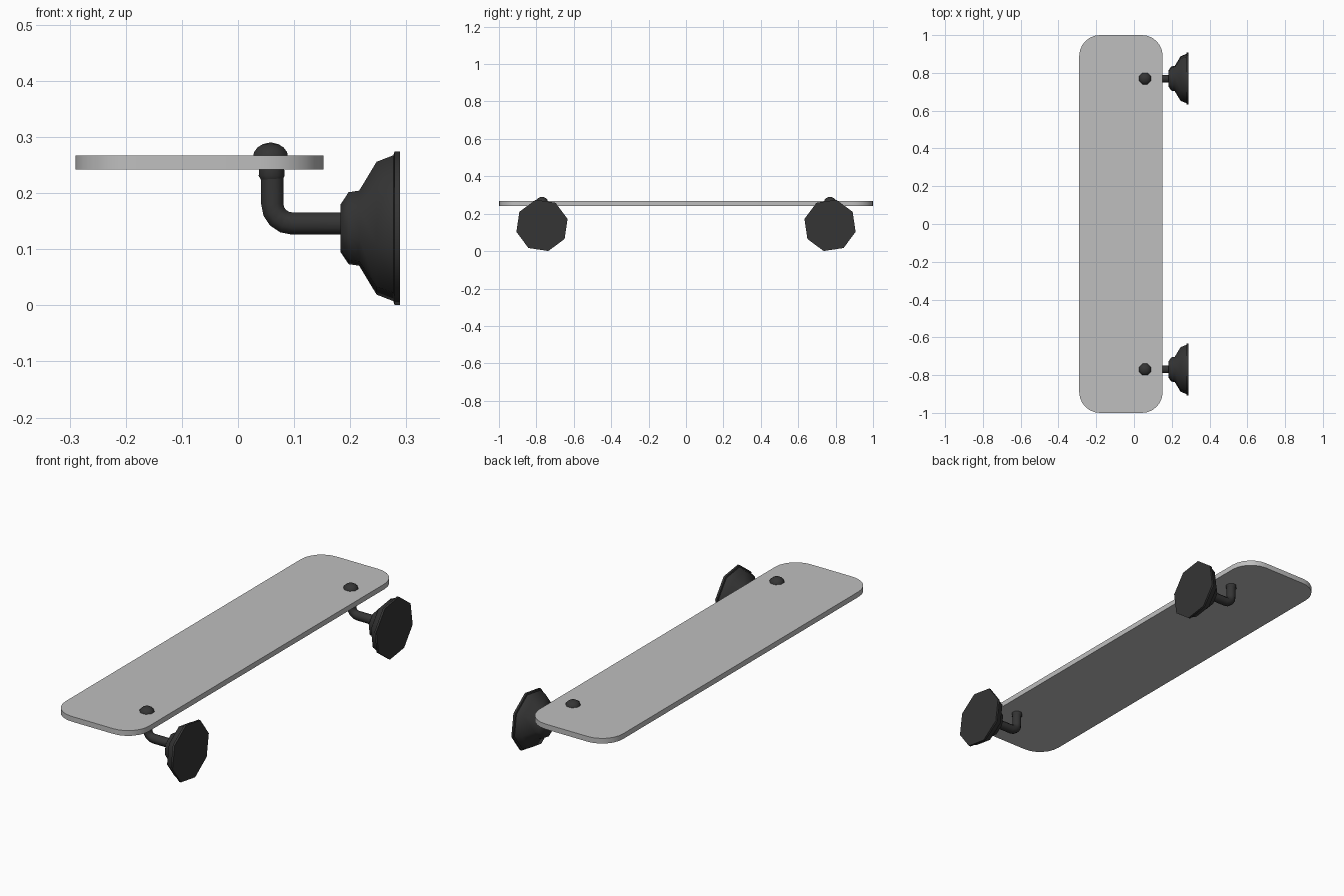
import bpy, bmesh, math
from mathutils import Vector

cube = bpy.data.objects.get("Cube")
if cube:
    bpy.data.objects.remove(cube)


def material(name, color):
    m = bpy.data.materials.new(name)
    m.use_nodes = True
    m.diffuse_color = color
    m.node_tree.nodes["Principled BSDF"].inputs["Base Color"].default_value = color
    return m


GLASS = material("pale grey glass", (0.52, 0.52, 0.52, 1))
METAL = material("dark metal", (0.035, 0.035, 0.035, 1))


def finish(name, bm, mat, angle):
    bmesh.ops.recalc_face_normals(bm, faces=bm.faces)
    mesh = bpy.data.meshes.new(name)
    bm.to_mesh(mesh)
    bm.free()
    mesh.materials.append(mat)
    ob = bpy.data.objects.new(name, mesh)
    bpy.context.collection.objects.link(ob)
    bpy.ops.object.select_all(action="DESELECT")
    ob.select_set(True)
    bpy.context.view_layer.objects.active = ob
    bpy.ops.object.shade_smooth_by_angle(angle=math.radians(angle))
    return ob


def loft(name, rings, sides, turn=0.0, angle=50):
    """Skin circular rings given as (centre, axis, radius)."""
    bm = bmesh.new()
    loops = []
    side = Vector((0, 1, 0))
    for centre, axis, radius in rings:
        up = Vector(axis).normalized().cross(side)
        loop = []
        for i in range(sides):
            a = turn + math.tau * i / sides
            loop.append(bm.verts.new(Vector(centre) + radius * (side * math.cos(a) + up * math.sin(a))))
        loops.append(loop)
    for a, b in zip(loops, loops[1:]):
        for i in range(sides):
            j = (i + 1) % sides
            bm.faces.new((a[i], a[j], b[j], b[i]))
    bm.faces.new(loops[0])
    bm.faces.new(loops[-1])
    return finish(name, bm, METAL, angle)


# Shelf: rounded rectangle, extruded
X0, X1, Y, Z0, Z1, R = -0.29, 0.152, 1.0, 0.242, 0.267, 0.11
bm = bmesh.new()
outline = []
for k, (cx, cy) in enumerate([(X1 - R, Y - R), (X0 + R, Y - R), (X0 + R, R - Y), (X1 - R, R - Y)]):
    for s in range(7):
        a = math.pi / 2 * (k + s / 6)
        outline.append(bm.verts.new((cx + R * math.cos(a), cy + R * math.sin(a), Z0)))
base = bm.faces.new(outline)
top = bmesh.ops.extrude_face_region(bm, geom=[base])["geom"]
bmesh.ops.translate(bm, vec=(0, 0, Z1 - Z0), verts=[v for v in top if isinstance(v, bmesh.types.BMVert)])
finish("glass_shelf", bm, GLASS, 40)

# Wall flange profile: x position, radius
FLANGE = [(0.183, 0.044), (0.197, 0.066), (0.216, 0.069), (0.247, 0.122),
          (0.277, 0.134), (0.279, 0.141), (0.289, 0.141)]
PX, PZ, BEND = 0.061, 0.146, 0.035

for sign, label in ((-1, "right"), (1, "left")):
    y = sign * 0.77
    turn = sign * math.radians(-14)

    # Wall flange
    loft(label + "_wall_flange", [((x, y, 0.1375), (1, 0, 0), r) for x, r in FLANGE], 8, turn, 50)

    # Bent arm from the flange up to the shelf
    arm = [((0.19, y, PZ), (-1, 0, 0), 0.0215)]
    for s in range(5):
        a = math.pi / 2 * s / 4
        arm.append(((PX + BEND - BEND * math.sin(a), y, PZ + BEND - BEND * math.cos(a)),
                    (-math.cos(a), 0, math.sin(a)), 0.0215))
    arm.append(((PX, y, 0.25), (0, 0, 1), 0.0215))
    loft(label + "_arm", arm, 8, math.pi / 8, 50)

    # Collar under the shelf
    loft(label + "_collar", [((PX - 0.001, y, z), (0, 0, 1), r) for z, r in
                             ((0.224, 0.021), (0.231, 0.025), (0.245, 0.024))], 8, math.pi / 8, 50)

    # Domed cap on top of the shelf
    dome = []
    for s in range(5):
        a = math.radians(85) * s / 4
        dome.append(((0.058, y, 0.264 + 0.026 * math.sin(a)), (0, 0, 1), 0.034 * math.cos(a)))
    loft(label + "_cap", dome, 8, math.pi / 8, 50)
